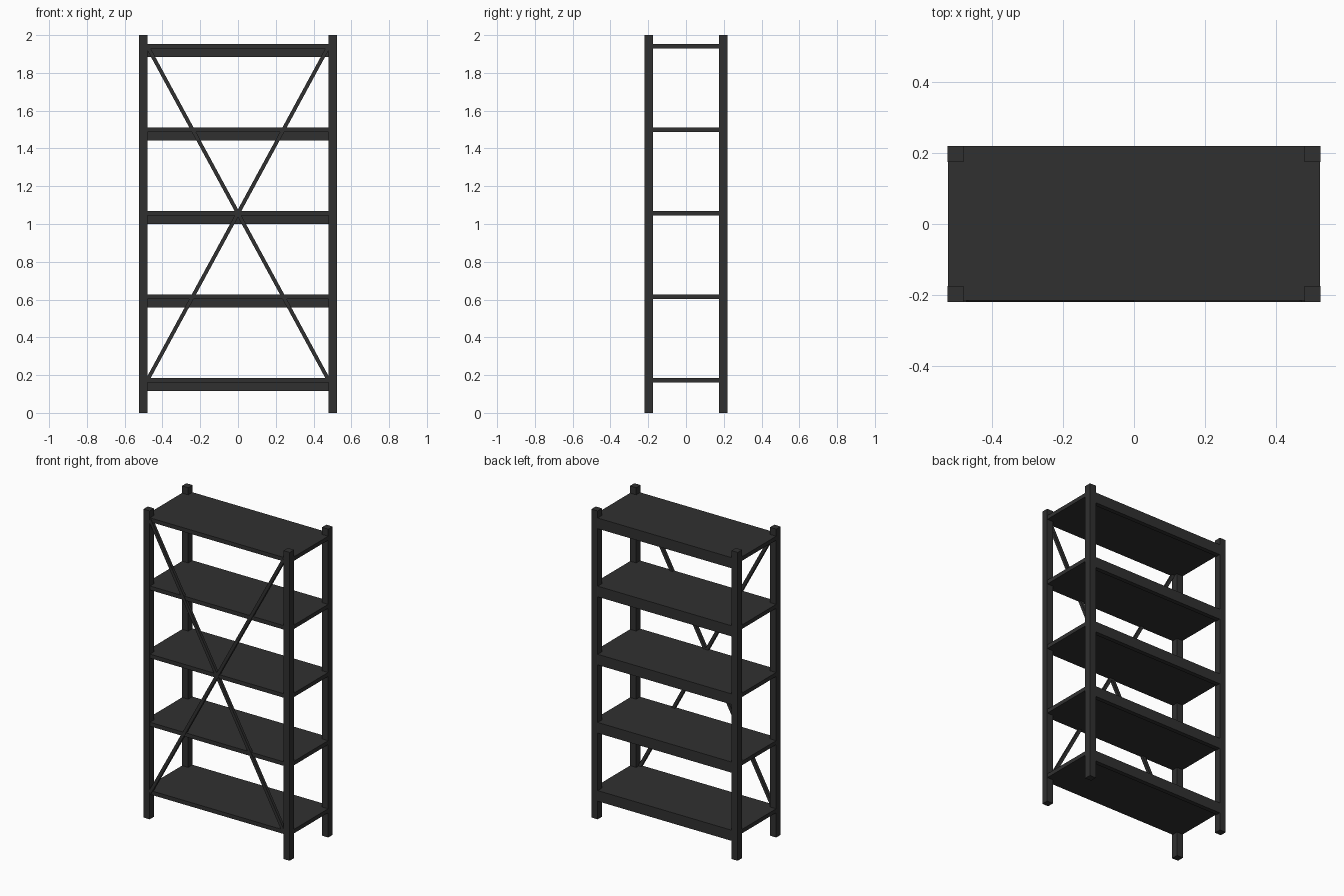
import bpy, math
from mathutils import Matrix

if "Cube" in bpy.data.objects:
    bpy.data.objects.remove(bpy.data.objects["Cube"])

mat = bpy.data.materials.new("charcoal metal")
mat.diffuse_color = (0.03, 0.03, 0.03, 1)
mat.use_nodes = True
mat.node_tree.nodes["Principled BSDF"].inputs["Base Color"].default_value = mat.diffuse_color


def box(name, lo, hi):
    """Box between two opposite corners."""
    bpy.ops.mesh.primitive_cube_add(size=1)
    ob = bpy.context.object
    ob.name = name
    size = [h - l for l, h in zip(lo, hi)]
    mid = [(h + l) / 2 for l, h in zip(lo, hi)]
    ob.data.transform(Matrix.Translation(mid) @ Matrix.Diagonal((*size, 1)))
    ob.data.materials.append(mat)
    return ob


X, Y, P = 0.525, 0.22, 0.045      # half width, half depth, post thickness
LEVELS = [0.16 + 0.442 * i for i in range(5)]   # undersides of the boards
BOARD, BEAM = 0.026, 0.043

# Corner posts
for sx, side in ((-1, "left"), (1, "right")):
    for sy, end in ((-1, "front"), (1, "back")):
        x, y = sx * (X - P / 2), sy * (Y - P / 2)
        box(f"{end}_{side}_post", (x - P / 2, y - P / 2, 0), (x + P / 2, y + P / 2, 2))

# Shelf boards, each with a beam under the back edge
for i, z in enumerate(LEVELS, 1):
    box(f"shelf_{i}", (-X + 0.001, -Y + 0.004, z), (X - 0.001, Y - 0.001, z + BOARD))
    box(f"back_beam_{i}", (-X + P, Y - 0.03, z - BEAM), (X - P, Y - 0.001, z))

# Crossed braces on the front, from bottom shelf to top shelf
z0, z1 = LEVELS[0] + BOARD / 2, LEVELS[-1] + BOARD / 2
w, h = 2 * (X - P), z1 - z0
length, angle = math.hypot(w, h), math.atan2(w, h)
for s, name in ((-1, "brace_rising_left"), (1, "brace_rising_right")):
    front = -Y + (0.0 if s > 0 else 0.001)
    ob = box(name, (-0.01, front, -length / 2), (0.01, -Y + 0.02, length / 2))
    ob.data.transform(Matrix.Translation((0, 0, (z0 + z1) / 2)) @ Matrix.Rotation(s * angle, 4, 'Y'))
